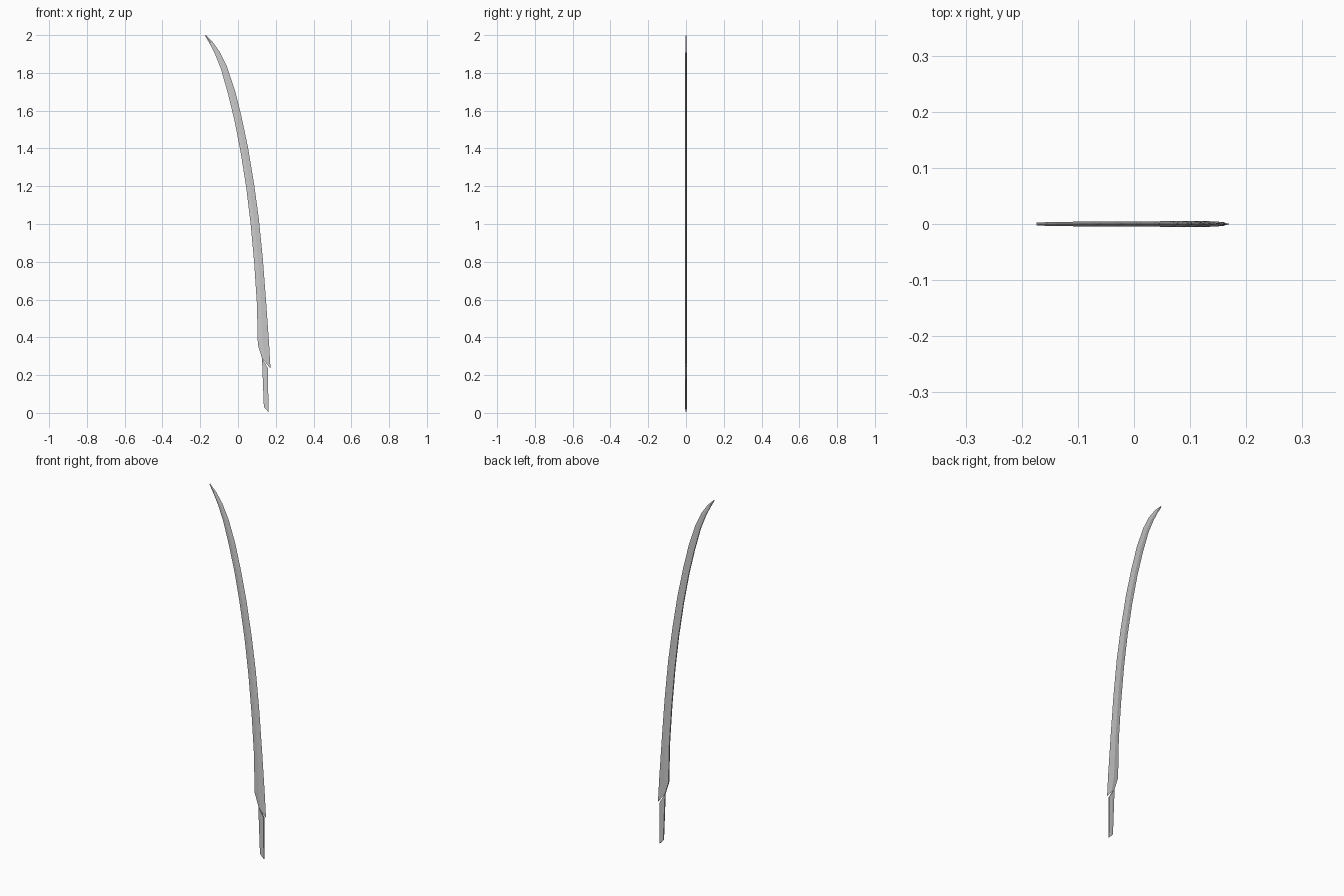
import bpy, bmesh

# Blade stations: spine x, spine z, edge x, edge z, half thickness
blade = [
    (0.127, 0.29, 0.172, 0.235, 0.0045),
    (0.105, 0.36, 0.165, 0.36, 0.005),
    (0.100, 0.58, 0.148, 0.60, 0.005),
    (0.086, 0.79, 0.131, 0.82, 0.005),
    (0.067, 1.00, 0.110, 1.03, 0.005),
    (0.044, 1.19, 0.084, 1.22, 0.005),
    (0.014, 1.38, 0.052, 1.41, 0.0048),
    (-0.019, 1.55, 0.018, 1.57, 0.0046),
    (-0.053, 1.69, -0.017, 1.71, 0.0044),
    (-0.090, 1.82, -0.057, 1.83, 0.0042),
    (-0.122, 1.90, -0.096, 1.91, 0.004),
    (-0.150, 1.955, -0.135, 1.965, 0.0035),
    (-0.174, 1.997, -0.171, 2.0, 0.0028),
]
# Tang stations in the same layout
tang = [
    (0.137, 0.03, 0.161, 0.005, 0.004),
    (0.127, 0.29, 0.159, 0.235, 0.0045),
]


def loft(name, stations, section):
    """Skin a closed cross-section (across 0..1, thickness -1..1) along stations."""
    bm = bmesh.new()
    rings = [[bm.verts.new((sx + (ex - sx) * u, t * h, sz + (ez - sz) * u))
              for u, t in section] for sx, sz, ex, ez, h in stations]
    n = len(section)
    for a, b in zip(rings, rings[1:]):
        for i in range(n):
            j = (i + 1) % n
            bm.faces.new((a[i], a[j], b[j], b[i]))
    bm.faces.new(rings[0])
    bm.faces.new(rings[-1])
    bmesh.ops.recalc_face_normals(bm, faces=bm.faces)
    mesh = bpy.data.meshes.new(name)
    bm.to_mesh(mesh)
    bm.free()
    obj = bpy.data.objects.new(name, mesh)
    bpy.context.collection.objects.link(obj)
    return obj


# Curved blade: blunt spine, side ridge, sharp outer edge
loft("blade", blade, [(0, -0.75), (0.45, -1), (1, 0), (0.45, 1), (0, 0.75)])

# Flat tang with a slanted end
loft("tang", tang, [(0, -0.8), (0.5, -1), (1, -0.8), (1, 0.8), (0.5, 1), (0, 0.8)])
